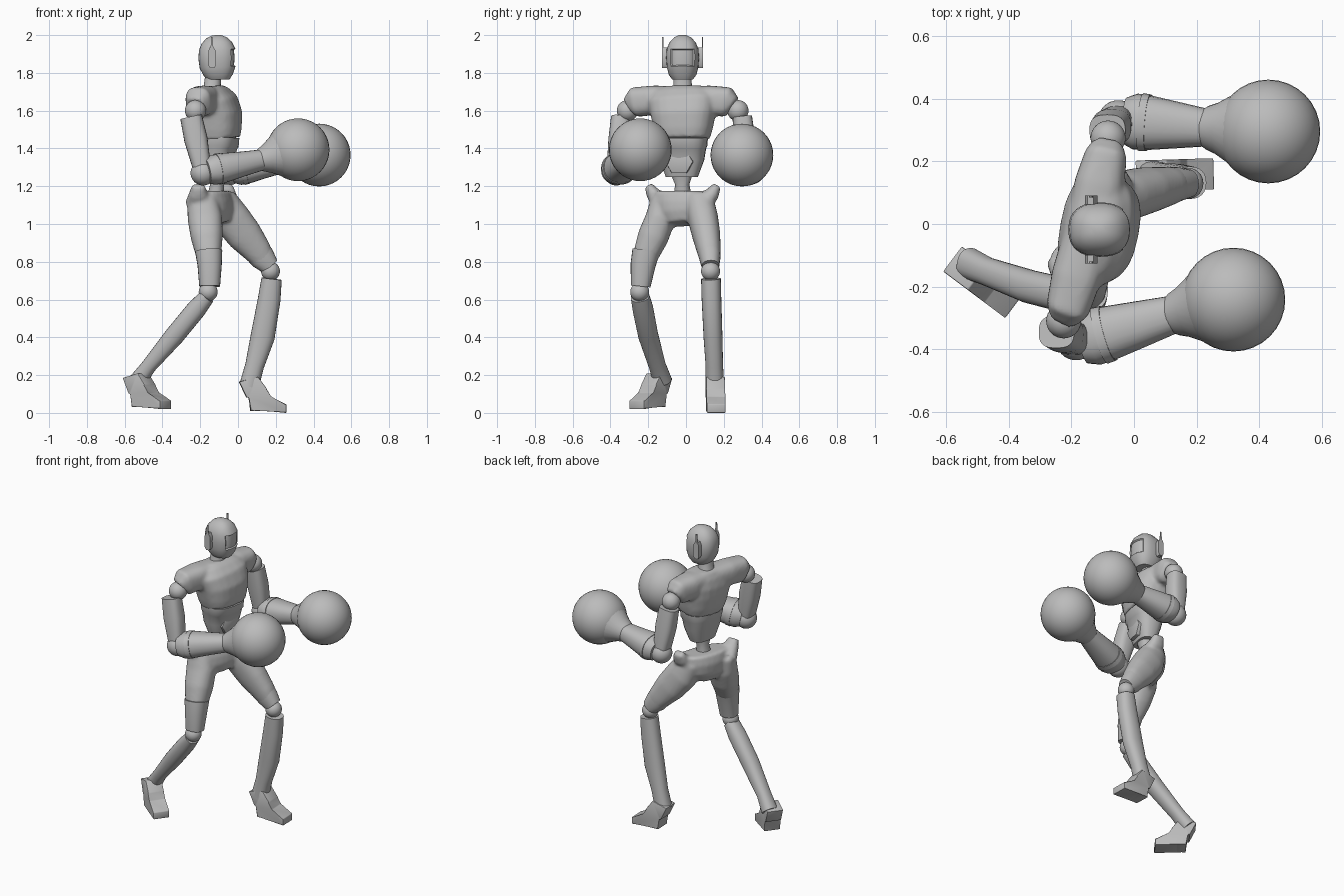
import bpy, bmesh, math
from mathutils import Vector as V, Matrix

cube = bpy.data.objects.get("Cube")
if cube:
    bpy.data.objects.remove(cube, do_unlink=True)

grey = bpy.data.materials.new("plain_grey")
grey.use_nodes = True
grey.diffuse_color = (0.5, 0.5, 0.5, 1)
grey.node_tree.nodes["Principled BSDF"].inputs["Base Color"].default_value = (0.5, 0.5, 0.5, 1)

YAW = V((0.2, 0.98, 0))       # line across the shoulders
HIPS = V((0.33, 0.94, 0))     # line across the hips
Y, Z = V((0, 1, 0)), V((0, 0, 1))


def finish(name, bm, blend=0):
    """Turn a bmesh into a shaded object; blend fuses its overlapping shells."""
    bmesh.ops.recalc_face_normals(bm, faces=bm.faces)
    mesh = bpy.data.meshes.new(name)
    bm.to_mesh(mesh)
    bm.free()
    mesh.materials.append(grey)
    obj = bpy.data.objects.new(name, mesh)
    bpy.context.collection.objects.link(obj)
    bpy.ops.object.select_all(action='DESELECT')
    obj.select_set(True)
    bpy.context.view_layer.objects.active = obj
    if blend:
        fuse = obj.modifiers.new("fuse", 'REMESH')
        fuse.mode = 'VOXEL'
        fuse.voxel_size = blend
        fuse.use_smooth_shade = True
        relax = obj.modifiers.new("relax", 'SMOOTH')
        relax.factor, relax.iterations = 0.5, 5
    else:
        bpy.ops.object.shade_smooth_by_angle(angle=math.radians(35))
    return obj


def loft(bm, rings, ref=Y, power=2.3, sides=24):
    """Skin oval sections (x, y, z, half width along ref, half depth)."""
    pts = [V(r[:3]) for r in rings]
    loops = []
    for i, r in enumerate(rings):
        t = (pts[min(i + 1, len(pts) - 1)] - pts[max(i - 1, 0)]).normalized()
        u = (ref - t * ref.dot(t)).normalized()
        v = t.cross(u)
        loop = []
        for k in range(sides):
            c, s = math.cos(math.tau * k / sides), math.sin(math.tau * k / sides)
            c = math.copysign(abs(c) ** (2 / power), c)
            s = math.copysign(abs(s) ** (2 / power), s)
            loop.append(bm.verts.new(pts[i] + u * c * r[3] + v * s * r[4]))
        loops.append(loop)
    for a, b in zip(loops, loops[1:]):
        for k in range(sides):
            n = (k + 1) % sides
            bm.faces.new((a[k], a[n], b[n], b[k]))
    bm.faces.new(loops[0])
    bm.faces.new(loops[-1])


def limb(name, rings, **kw):
    bm = bmesh.new()
    loft(bm, rings, **kw)
    return finish(name, bm)


def ball(name, centre, radius):
    bm = bmesh.new()
    bmesh.ops.create_uvsphere(bm, u_segments=32, v_segments=20, radius=radius,
                              matrix=Matrix.Translation(centre))
    return finish(name, bm)


def prism(name, profile, origin, along, across, half, bevel=0.0):
    """Extrude an (along, up) outline to both sides of its plane."""
    bm = bmesh.new()
    along, across = along.normalized(), across.normalized()
    rows = [[bm.verts.new(V(origin) + along * p + Z * q + across * half * s)
             for p, q in profile] for s in (-1, 1)]
    n = len(profile)
    for row in rows:
        bm.faces.new(row)
    for k in range(n):
        m = (k + 1) % n
        bm.faces.new((rows[0][k], rows[0][m], rows[1][m], rows[1][k]))
    if bevel:
        bmesh.ops.bevel(bm, geom=bm.edges[:], offset=bevel, segments=2,
                        affect='EDGES', profile=0.5)
    return finish(name, bm)


# Head with a recessed visor
bm = bmesh.new()
loft(bm, [(-.105, -.018, 1.765, .055, .06), (-.105, -.018, 1.79, .073, .078),
          (-.108, -.018, 1.83, .083, .095), (-.11, -.018, 1.88, .087, .1),
          (-.11, -.018, 1.925, .084, .096), (-.112, -.018, 1.96, .07, .08),
          (-.113, -.018, 1.985, .048, .055), (-.114, -.018, 2.0, .02, .022)],
     power=2.4, sides=32)
bm.normal_update()
visor = [f for f in bm.faces if 1.84 < f.calc_center_median().z < 1.92
         and f.calc_center_median().x > -.04]
bmesh.ops.recalc_face_normals(bm, faces=bm.faces)
bmesh.ops.inset_region(bm, faces=visor, thickness=.005, depth=-.008)
finish("head", bm)
limb("neck", [(-.14, -.018, 1.68, .065, .06), (-.137, -.018, 1.72, .05, .045),
              (-.13, -.018, 1.80, .045, .042)])
for side, y in (("left", .077), ("right", -.113)):
    prism(side + "_ear", [(-.02, .015), (-.01, 0), (.01, 0), (.02, .015),
                          (.02, .09), (.008, .11), (-.012, .11), (-.02, .09)],
          (-.137, y, 1.825), V((1, 0, 0)), Y, .014)
    prism(side + "_antenna", [(-.01, 0), (.01, 0), (.002, .1), (-.005, .1)],
          (-.137, y + math.copysign(.01, y), 1.89), V((1, 0, 0)), Y, .003)

# Chest fused with shoulder caps
bm = bmesh.new()
loft(bm, [(-.1, -.015, 1.45, .14, .107), (-.105, -.015, 1.5, .155, .12),
          (-.11, -.015, 1.58, .172, .127), (-.125, -.018, 1.65, .185, .115),
          (-.14, -.018, 1.70, .16, .085), (-.143, -.018, 1.73, .1, .055)],
     ref=YAW, power=2.6)
loft(bm, [(-.225, -.295, 1.625, .05, .05), (-.212, -.27, 1.645, .08, .07),
          (-.185, -.17, 1.655, .078, .08), (-.14, -.018, 1.65, .08, .08),
          (-.11, .13, 1.655, .078, .08), (-.09, .22, 1.645, .08, .068),
          (-.085, .25, 1.625, .05, .05)], ref=Z, power=2.7)
finish("chest", bm, .011)

# Abdomen, belly plate and spine
limb("abdomen", [(-.1, -.02, 1.46, .135, .102), (-.102, -.02, 1.415, .132, .1),
                 (-.104, -.02, 1.40, .125, .094), (-.104, -.022, 1.34, .118, .08),
                 (-.105, -.022, 1.25, .085, .055)], ref=YAW, power=2.7)
limb("waist", [(-.105, -.022, 1.28, .065, .05), (-.11, -.02, 1.21, .037, .036),
               (-.12, -.018, 1.13, .05, .045)], ref=YAW)
hexagon = [(-.075, 0), (-.04, .058), (.04, .058), (.075, 0), (.04, -.06), (-.04, -.06)]
prism("belly_plate", hexagon, (-.045, -.033, 1.33), YAW, V((.98, -.2, 0)), .022, .004)

# Pelvis fused with flared hips and both thighs
bm = bmesh.new()
loft(bm, [(-.13, -.018, 1.175, .155, .075), (-.13, -.018, 1.12, .15, .092),
          (-.125, -.018, 1.06, .14, .092), (-.11, -.018, 1.0, .09, .065)], ref=HIPS)
loft(bm, [(-.19, -.12, 1.13, .065, .08), (-.175, -.135, 1.03, .08, .092),
          (-.165, -.175, .93, .082, .085), (-.155, -.215, .83, .067, .066)])
loft(bm, [(-.09, .07, 1.13, .075, .08), (-.035, .09, 1.03, .08, .1),
          (.035, .108, .94, .074, .095), (.105, .122, .855, .062, .075),
          (.15, .13, .79, .05, .056)])
for x, y, s in ((-.21, -.175, -1), (-.06, .14, 1)):
    loft(bm, [(x, y - s * .05, 1.11, .05, .07), (x, y, 1.16, .038, .05),
              (x, y + s * .025, 1.205, .022, .035)])
finish("pelvis_and_thighs", bm, .011)

# Knees, guards and shins
limb("right_knee_guard", [(-.155, -.212, .855, .073, .072), (-.15, -.228, .78, .066, .064),
                          (-.15, -.24, .67, .052, .055)])
ball("right_knee", (-.158, -.245, .64), .05)
ball("left_knee", (.172, .13, .75), .05)
limb("left_knee_guard", [(.085, .12, .88, .06, .074), (.13, .127, .82, .056, .068),
                         (.17, .13, .775, .046, .05)])
limb("right_shin", [(-.165, -.243, .615, .05, .042), (-.22, -.228, .55, .055, .052),
                    (-.335, -.2, .41, .053, .052), (-.47, -.152, .25, .045, .04),
                    (-.53, -.125, .17, .05, .046)])
limb("left_shin", [(.178, .132, .71, .052, .054), (.165, .135, .6, .052, .06),
                   (.13, .143, .4, .05, .064), (.088, .15, .25, .046, .05),
                   (.058, .153, .14, .05, .052)])

# Feet with raised heels
sole = [(-.065, .165), (-.025, .08), (-.01, .085), (-.005, .01), (.05, .015),
        (.185, 0), (.185, .045), (.1, .085), (.08, .13), (.035, .19)]
for name, origin, along in (("right_foot", (-.53, -.15, .02), V((.8, -.6, 0))),
                            ("left_foot", (.07, .155, 0), V((1, .03, 0)))):
    prism(name, sole, origin, along, along.cross(Z), .05, .004)

# Arms: shoulder, upper arm, elbow, forearm, cuff and glove
arms = {
    "right": ((-.225, -.31, 1.60), (-.248, -.345, 1.565), (-.185, -.37, 1.27),
              (-.135, -.365, 1.285), (.13, -.288, 1.34), (.318, -.242, 1.393)),
    "left": ((-.083, .275, 1.60), (-.085, .298, 1.565), (-.05, .33, 1.27),
             (0, .328, 1.285), (.235, .308, 1.325), (.43, .296, 1.365)),
}
for side, points in arms.items():
    shoulder, top, elbow, start, wrist, glove = map(V, points)

    def ring(a, b, f, w, d):
        return (*a.lerp(b, f), w, d)

    ball(side + "_shoulder", shoulder, .056)
    limb(side + "_upper_arm", [ring(top, elbow, 0, .052, .058), ring(top, elbow, .4, .056, .062),
                               ring(top, elbow, .85, .052, .05), ring(top, elbow, 1, .05, .042)],
         power=2.8)
    ball(side + "_elbow", elbow, .066)
    limb(side + "_forearm", [ring(start, wrist, -.12, .075, .065), ring(start, wrist, .02, .09, .08),
                             ring(start, wrist, .25, .086, .078), ring(start, wrist, .6, .074, .066),
                             ring(start, wrist, 1, .06, .055)])
    limb(side + "_elbow_band", [ring(start, wrist, .1, .093, .083), ring(start, wrist, .2, .091, .081)])
    limb(side + "_cuff", [ring(wrist, glove, -.08, .06, .058), ring(wrist, glove, .0, .07, .066),
                          ring(wrist, glove, .15, .082, .08), ring(wrist, glove, .42, .115, .115)],
         power=2)
    ball(side + "_glove", glove, .166)
